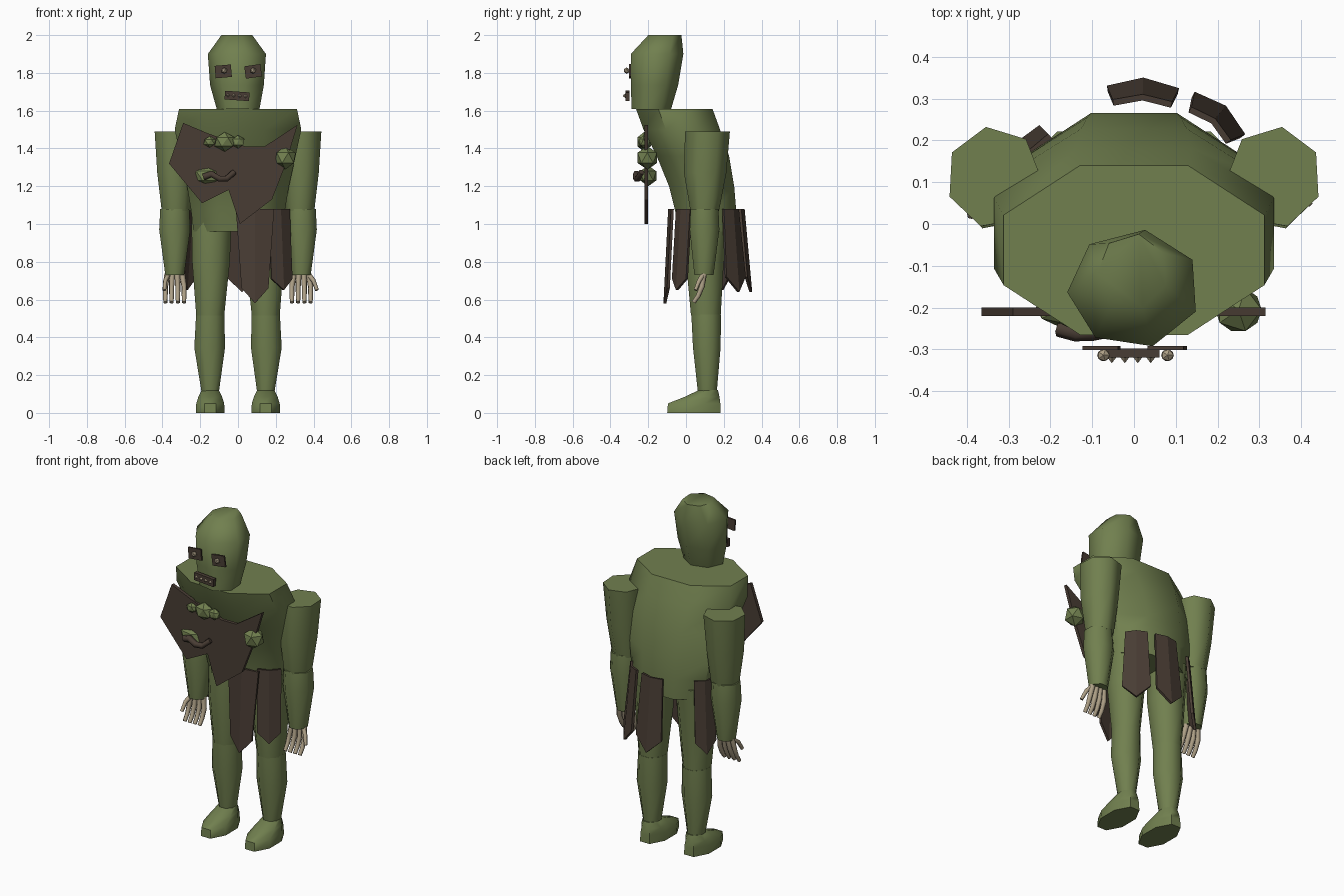
import bpy, bmesh, math
from mathutils import Vector

if "Cube" in bpy.data.objects:
    bpy.data.objects.remove(bpy.data.objects["Cube"])


def material(name, rgb):
    m = bpy.data.materials.new(name)
    m.diffuse_color = (*rgb, 1)
    m.use_nodes = True
    m.node_tree.nodes["Principled BSDF"].inputs["Base Color"].default_value = m.diffuse_color
    return m


SKIN = material("moss_green", (0.165, 0.215, 0.078))
CLOTH = material("dark_brown", (0.066, 0.046, 0.034))
BONE = material("pale_bone", (0.42, 0.35, 0.24))


def finish(bm, name, mat, smooth=None):
    bmesh.ops.recalc_face_normals(bm, faces=bm.faces)
    me = bpy.data.meshes.new(name)
    bm.to_mesh(me)
    bm.free()
    ob = bpy.data.objects.new(name, me)
    bpy.context.collection.objects.link(ob)
    me.materials.append(mat)
    if smooth:
        bpy.ops.object.select_all(action='DESELECT')
        ob.select_set(True)
        bpy.context.view_layer.objects.active = ob
        bpy.ops.object.shade_smooth_by_angle(angle=math.radians(smooth))
    return ob


def loft(name, rings, sides=8, phase=22.5, mat=SKIN):
    """Skin stacked polygon rings given as (z, cx, cy, rx, ry)."""
    bm = bmesh.new()
    loops = []
    for z, cx, cy, rx, ry in rings:
        loop = []
        for i in range(sides):
            a = math.radians(phase) + 2 * math.pi * i / sides
            loop.append(bm.verts.new((cx + rx * math.cos(a), cy + ry * math.sin(a), z)))
        loops.append(loop)
    for a, b in zip(loops, loops[1:]):
        for i in range(sides):
            j = (i + 1) % sides
            bm.faces.new((a[i], a[j], b[j], b[i]))
    bm.faces.new(loops[0][::-1])
    bm.faces.new(loops[-1])
    return finish(bm, name, mat, 58)


def slab(name, outline, y0, y1, mat=CLOTH):
    """Extrude an (x, z) outline between two depths."""
    bm = bmesh.new()
    face = bm.faces.new([bm.verts.new((x, y0, z)) for x, z in outline])
    out = bmesh.ops.extrude_face_region(bm, geom=[face])
    for v in out["geom"]:
        if isinstance(v, bmesh.types.BMVert):
            v.co.y = y1
    return finish(bm, name, mat)


def tilted_rect(cx, cz, w, h, deg):
    c, s = math.cos(math.radians(deg)), math.sin(math.radians(deg))
    pts = [(-w / 2, -h / 2), (w / 2, -h / 2), (w / 2, h / 2), (-w / 2, h / 2)]
    return [(cx + u * c - v * s, cz + u * s + v * c) for u, v in pts]


def nugget(name, loc, size, mat=SKIN):
    bm = bmesh.new()
    bmesh.ops.create_icosphere(bm, subdivisions=1, radius=1)
    for v in bm.verts:
        v.co = Vector(loc) + Vector(a * b for a, b in zip(v.co, size))
    return finish(bm, name, mat)


def spike(name, loc, r):
    bm = bmesh.new()
    bmesh.ops.create_cone(bm, segments=4, radius1=r, radius2=0, depth=r * 1.3)
    for v in bm.verts:
        x, y, z = v.co
        v.co = Vector(loc) + Vector((x, -z, y))
    return finish(bm, name, BONE)


def tube(name, pts, r, mat, taper=1.0):
    cu = bpy.data.curves.new(name, 'CURVE')
    cu.dimensions = '3D'
    cu.bevel_depth = r
    cu.bevel_resolution = 1
    cu.use_fill_caps = True
    sp = cu.splines.new('POLY')
    sp.points.add(len(pts) - 1)
    for i, (p, q) in enumerate(zip(sp.points, pts)):
        p.co = (*q, 1)
        p.radius = 1 + (taper - 1) * i / (len(pts) - 1)
    ob = bpy.data.objects.new(name, cu)
    bpy.context.collection.objects.link(ob)
    cu.materials.append(mat)
    bpy.ops.object.select_all(action='DESELECT')
    ob.select_set(True)
    bpy.context.view_layer.objects.active = ob
    bpy.ops.object.convert(target='MESH')
    return ob


def flap(name, cx, cy, out_deg, top, shoulder, tip, w_top, w_low, flare):
    """Hanging cloth strip with a pointed end, bowed along its middle."""
    a = math.radians(out_deg)
    out, side = Vector((math.cos(a), math.sin(a), 0)), Vector((-math.sin(a), math.cos(a), 0))
    bm = bmesh.new()

    def vert(u, z):
        f = flare * (top - z) / (top - tip) + (0.015 if u == 0 else 0)
        return bm.verts.new(Vector((cx, cy, z)) + side * u + out * f)
    t = [vert(w_top * k, top) for k in (-0.5, 0, 0.5)]
    s = [vert(w_low * k, shoulder) for k in (-0.5, 0.5)]
    end = vert(0, tip)
    bm.faces.new((t[0], t[1], end, s[0]))
    bm.faces.new((t[1], t[2], s[1], end))
    ob = finish(bm, name, CLOTH)
    mod = ob.modifiers.new("thickness", 'SOLIDIFY')
    mod.thickness = 0.015
    mod.offset = 0
    return ob


# Head and torso
loft("head", [(1.61, 0.005, -0.185, 0.118, 0.108), (1.735, 0.0, -0.168, 0.148, 0.128),
              (1.90, 0.0, -0.155, 0.16, 0.143), (2.0, -0.003, -0.113, 0.085, 0.09)], 7, 29)
K = 1 / math.cos(math.radians(22.5))
loft("torso", [(z, 0, (f + b) / 2, rx * K, (b - f) / 2 * K) for z, f, b, rx in (
    (0.96, -0.035, 0.262, 0.235), (1.08, -0.06, 0.265, 0.25), (1.2, -0.09, 0.255, 0.27),
    (1.36, -0.155, 0.228, 0.305), (1.50, -0.225, 0.18, 0.335), (1.61, -0.265, 0.14, 0.312))])

# Limbs, mirrored left and right
for s, side in ((-1, "left"), (1, "right")):
    ph = 29 if s > 0 else 151
    x = s * 0.335
    loft(side + "_upper_arm", [(1.07, s * 0.33, 0.098, 0.08, 0.078), (1.27, x, 0.1, 0.1, 0.115),
                               (1.49, x, 0.112, 0.115, 0.122)], 7, ph)
    loft(side + "_forearm", [(0.73, x, 0.095, 0.054, 0.055), (0.97, x, 0.098, 0.089, 0.085),
                             (1.08, x, 0.098, 0.083, 0.08)])
    loft(side + "_thigh", [(0.515, s * 0.147, 0.105, 0.08, 0.085), (0.8, s * 0.143, 0.1, 0.108, 0.108),
                           (1.02, s * 0.14, 0.115, 0.115, 0.115)])
    loft(side + "_shin", [(0.10, s * 0.147, 0.113, 0.048, 0.053), (0.345, s * 0.15, 0.11, 0.088, 0.079),
                          (0.52, s * 0.147, 0.107, 0.081, 0.085)])
    loft(side + "_foot", [(0, s * 0.147, 0.042, 0.082, 0.153), (0.05, s * 0.147, 0.043, 0.08, 0.15),
                          (0.085, s * 0.147, 0.085, 0.068, 0.1),
                          (0.12, s * 0.147, 0.118, 0.05, 0.055)])
    # Bony hands
    for i in range(4):
        k = i - 1.5
        bx, tx = x + k * 0.026, x + k * 0.033
        tube(f"{side}_finger_{i + 1}", [(bx, 0.095, 0.735), (tx, 0.085, 0.67),
                                        (tx, 0.065, 0.62), (tx, 0.04, 0.585)], 0.016, BONE, 0.7)
thumbs = {"left": [(-0.37, 0.09, 0.73), (-0.385, 0.05, 0.70), (-0.39, 0.02, 0.65)],
          "right": [(0.375, 0.09, 0.73), (0.40, 0.07, 0.70), (0.418, 0.05, 0.65)]}
for side, pts in thumbs.items():
    tube(side + "_thumb", pts, 0.014, BONE, 0.7)

# Torn chest plate
slab("chest_plate", [(-0.29, 1.535), (-0.365, 1.32), (-0.19, 1.11), (-0.05, 1.18), (0.01, 1.0),
                     (0.18, 1.13), (0.25, 1.31), (0.315, 1.525), (0.14, 1.41), (0.04, 1.41),
                     (-0.16, 1.48)], -0.20, -0.22)

# Faceted growths and root on the chest
nugget("growth_centre", (-0.07, -0.222, 1.435), (0.06, 0.042, 0.052))
nugget("growth_centre_left", (-0.15, -0.225, 1.435), (0.036, 0.025, 0.03))
nugget("growth_centre_right", (0.0, -0.225, 1.435), (0.038, 0.025, 0.035))
nugget("growth_shoulder", (0.25, -0.205, 1.35), (0.062, 0.06, 0.062))
nugget("growth_low", (-0.165, -0.2, 1.255), (0.078, 0.05, 0.055))
tube("chest_root", [(-0.18, -0.25, 1.25), (-0.14, -0.262, 1.265), (-0.1, -0.262, 1.24),
                    (-0.06, -0.255, 1.24), (-0.02, -0.235, 1.275)], 0.02, CLOTH, 0.8)

# Face
slab("left_eye_patch", tilted_rect(-0.078, 1.808, 0.086, 0.066, 5), -0.292, -0.302)
slab("right_eye_patch", tilted_rect(0.08, 1.808, 0.086, 0.066, 8), -0.292, -0.302)
for name, ex in (("left_eye", -0.073), ("right_eye", 0.08)):
    nugget(name, (ex, -0.314, 1.812), (0.017, 0.016, 0.017), BONE)
slab("mouth_patch", tilted_rect(-0.005, 1.678, 0.13, 0.046, -4), -0.298, -0.32)
for i in range(4):
    spike(f"tooth_{i + 1}", (-0.053 + i * 0.031, -0.324, 1.682 - i * 0.002), 0.014)

# Ragged skirt strips
flap("front_strip", 0.09, -0.072, -90, 1.08, 0.66, 0.58, 0.2, 0.14, 0.025)
flap("front_right_strip", 0.215, -0.01, -56, 1.08, 0.71, 0.65, 0.13, 0.13, 0.03)
flap("back_right_strip", 0.18, 0.235, 50, 1.08, 0.72, 0.64, 0.12, 0.155, 0.04)
flap("back_strip", 0.02, 0.288, 88, 1.08, 0.72, 0.64, 0.14, 0.17, 0.04)
flap("left_strip", -0.232, 0.165, 145, 1.08, 0.72, 0.65, 0.11, 0.12, 0.035)
